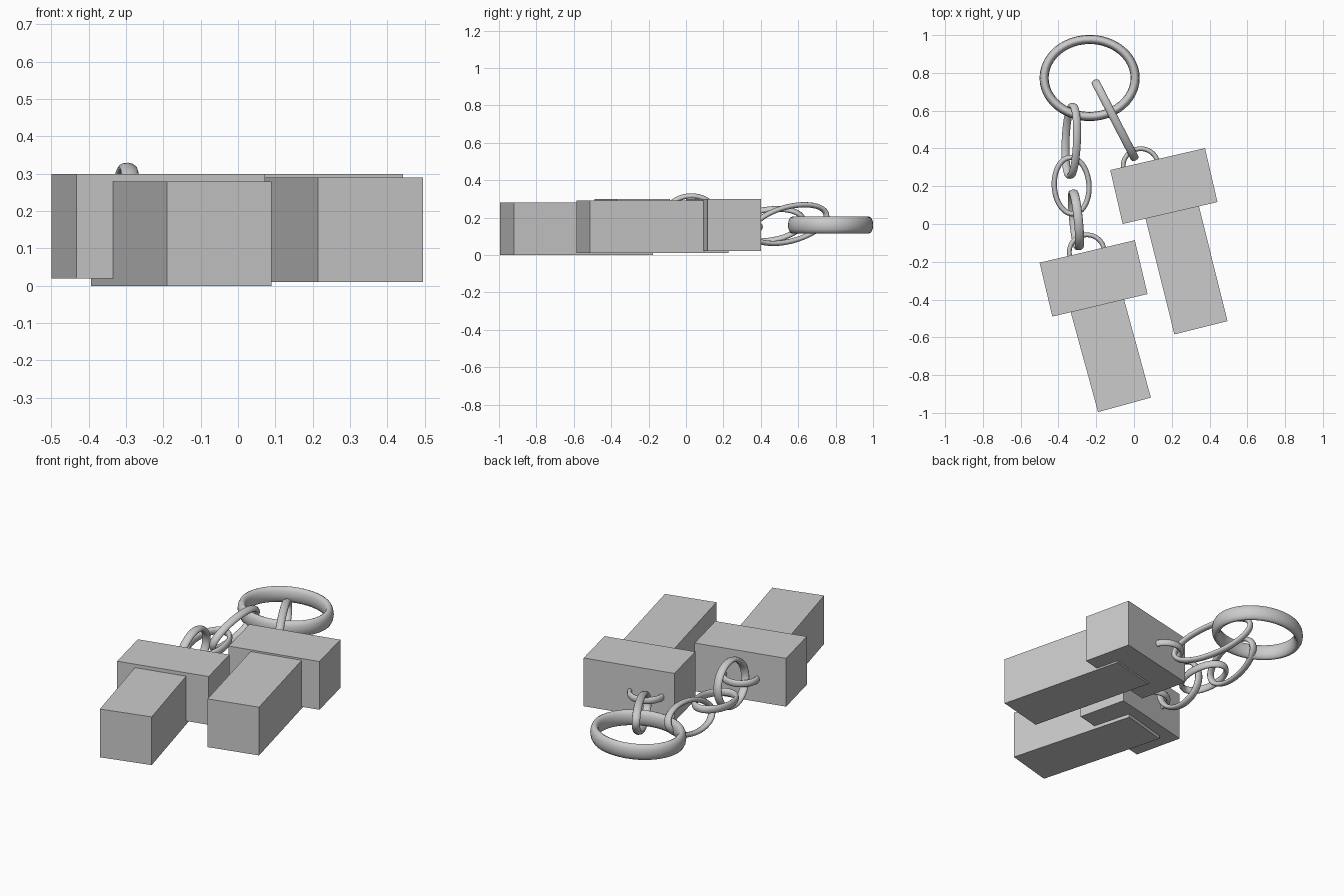
import bpy, bmesh
from math import sin, cos, pi, radians, hypot
from mathutils import Vector, Matrix

if "Cube" in bpy.data.objects:
    bpy.data.objects.remove(bpy.data.objects["Cube"])


def box(name, centre, size, angle):
    bm = bmesh.new()
    bmesh.ops.create_cube(bm, size=1, matrix=Matrix.Diagonal((*size, 1)))
    me = bpy.data.meshes.new(name)
    bm.to_mesh(me)
    bm.free()
    ob = bpy.data.objects.new(name, me)
    ob.location = centre
    ob.rotation_euler.z = radians(angle)
    bpy.context.collection.objects.link(ob)


def ring(name, centre, long_dir, axis, a, b, thick, wide, seg=48, sides=12):
    """Oval ring: outer half sizes a, b; tube half sizes thick (in plane), wide (along axis)."""
    u = Vector(long_dir).normalized()
    n = Vector(axis)
    n = (n - n.dot(u) * u).normalized()
    v = n.cross(u)
    ca, cb = a - thick, b - thick
    bm = bmesh.new()
    loops = []
    for i in range(seg):
        t = 2 * pi * i / seg
        nx, ny = cb * cos(t), ca * sin(t)
        k = hypot(nx, ny)
        out = u * (nx / k) + v * (ny / k)
        mid = u * ca * cos(t) + v * cb * sin(t)
        loops.append([bm.verts.new(mid + out * thick * cos(s) + n * wide * sin(s))
                      for s in (2 * pi * j / sides for j in range(sides))])
    for i in range(seg):
        p, q = loops[i], loops[(i + 1) % seg]
        for j in range(sides):
            k = (j + 1) % sides
            bm.faces.new((p[j], q[j], q[k], p[k])).smooth = True
    bmesh.ops.recalc_face_normals(bm, faces=bm.faces)
    me = bpy.data.meshes.new(name)
    bm.to_mesh(me)
    bm.free()
    ob = bpy.data.objects.new(name, me)
    ob.location = centre
    bpy.context.collection.objects.link(ob)


# Two key bodies: wide head and long shank, each resting almost flat
box("left_head", (-0.214, -0.288, 0.16), (0.518, 0.293, 0.28), 13.3)
box("left_shank", (-0.152, -0.586, 0.14), (0.29, 0.77, 0.28), 15.3)
box("right_head", (0.158, 0.201, 0.16), (0.515, 0.293, 0.28), 13.0)
box("right_shank", (0.262, -0.178, 0.15), (0.29, 0.765, 0.28), 14.0)

# Half-buried eyelets on the back of each head
ring("left_eyelet", (-0.25, -0.148, 0.15), (1, 0.2, 0), (0, 0, 1), 0.105, 0.103, 0.0125, 0.02)
ring("right_eyelet", (0.035, 0.308, 0.15), (1, 0.2, 0), (0, 0, 1), 0.105, 0.103, 0.0125, 0.02)

# Large carrying ring
ring("main_ring", (-0.235, 0.773, 0.16), (1, 0, 0), (0, 0, 1), 0.265, 0.228, 0.024, 0.046)

# Link to the right key
ring("right_link", (-0.10, 0.55, 0.165), (-0.22, 0.425, 0.11), (0.425, 0.22, 0),
     0.245, 0.106, 0.014, 0.022)

# Chain of three links to the left key
ring("chain_link_upper", (-0.332, 0.44, 0.16), (0.02, 0.4, 0.06), (0.94, 0, -0.34),
     0.203, 0.102, 0.014, 0.022)
ring("chain_link_middle", (-0.33, 0.203, 0.165), (-0.02, 0.33, 0.03), (0, 0, 1),
     0.164, 0.106, 0.014, 0.022)
ring("chain_link_lower", (-0.307, 0.022, 0.19), (-0.03, 0.32, 0.04), (1, 0.09, -0.1),
     0.162, 0.14, 0.014, 0.024)
